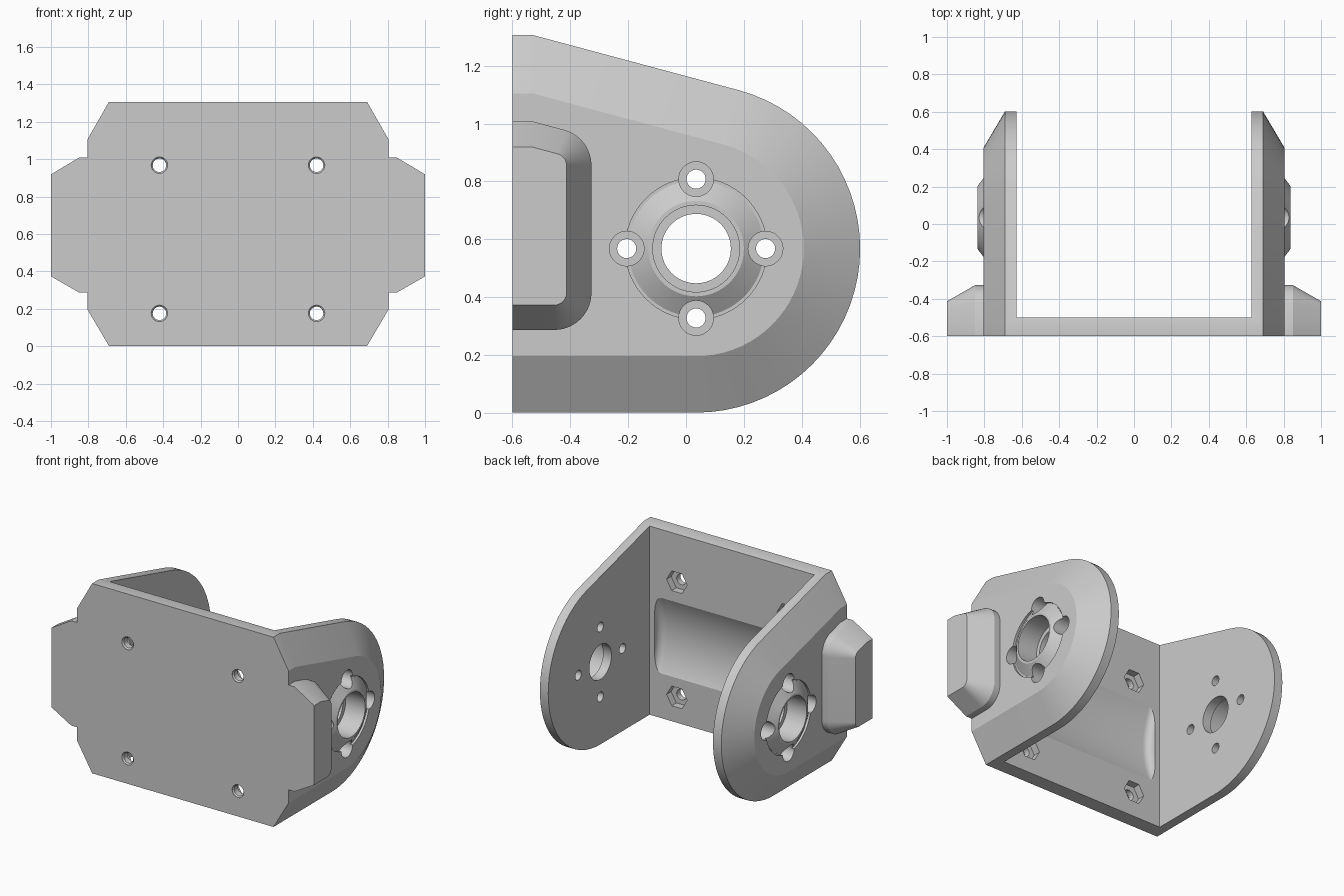
import bpy, bmesh
from math import sin, cos, pi, radians

if "Cube" in bpy.data.objects:
    bpy.data.objects.remove(bpy.data.objects["Cube"])

CY, CZ = 0.035, 0.568          # pivot axis position (y, z)


def loft(name, rings):
    """Solid skinned through matching point rings, capped at both ends."""
    bm = bmesh.new()
    vs = [[bm.verts.new(p) for p in ring] for ring in rings]
    n = len(vs[0])
    for a, b in zip(vs, vs[1:]):
        for i in range(n):
            j = (i + 1) % n
            bm.faces.new((a[i], a[j], b[j], b[i]))
    bm.faces.new(vs[0])
    bm.faces.new(vs[-1])
    bmesh.ops.recalc_face_normals(bm, faces=bm.faces)
    mesh = bpy.data.meshes.new(name)
    bm.to_mesh(mesh)
    bm.free()
    ob = bpy.data.objects.new(name, mesh)
    bpy.context.collection.objects.link(ob)
    return ob


def turned(name, profile, axis, a, b, n=48):
    """Turned solid: profile of (position, radius) along x or y, centred at (a, b)."""
    rings = []
    for t, r in profile:
        pts = [(a + r * cos(2 * pi * i / n), b + r * sin(2 * pi * i / n)) for i in range(n)]
        rings.append([(t, u, v) if axis == 'x' else (u, t, v) for u, v in pts])
    return loft(name, rings)


def outline(x, cy, z_low, z_high, r):
    """Side outline: flat front, rounded back, top edge sloping at 15 degrees."""
    pts = [(-0.6, z_low - r)]
    same = abs(z_low - z_high) < 1e-6
    for k in range(19):
        t = radians(-90 + 5 * k)
        pts.append((cy + r * cos(t), z_low + r * sin(t)))
    for k in range(1 if same else 0, 16):
        t = radians(5 * k)
        pts.append((cy + r * cos(t), z_high + r * sin(t)))
    y, z = pts[-1]
    top = z + (y + 0.53) * math_tan15
    pts += [(-0.53, top), (-0.6, top)]
    return [(x, y, z) for y, z in pts]


math_tan15 = sin(radians(15)) / cos(radians(15))


def boolean(target, tool, op='DIFFERENCE'):
    m = target.modifiers.new("bool", 'BOOLEAN')
    m.operation, m.object, m.solver = op, tool, 'EXACT'
    bpy.context.view_layer.objects.active = target
    bpy.ops.object.modifier_apply(modifier=m.name)
    bpy.data.objects.remove(tool)


def smooth(ob):
    bpy.ops.object.select_all(action='DESELECT')
    ob.select_set(True)
    bpy.context.view_layer.objects.active = ob
    bpy.ops.object.shade_smooth_by_angle(angle=radians(25))


# Bracket body: bevelled cheeks and back plate from one loft
body = loft("bracket_body", [outline(x, CY, CZ, CZ, r) for x, r in
            ((-0.805, 0.372), (-0.69, 0.567), (0.69, 0.567), (0.805, 0.372))])

# Opening between the cheeks
boolean(body, loft("opening", [[(x, -0.5, -1), (x, 2, -1), (x, 2, 3), (x, -0.5, 3)]
                               for x in (-0.627, 0.627)]))

# Rounded trough in the inner face of the plate
fillet = [(0.54 + 0.05 * sin(radians(t)), 0.545 + 0.05 * cos(radians(t)))
          for t in range(0, 91, 15)]
boolean(body, turned("trough", [(-t, r) for t, r in reversed(fillet)] + fillet,
                     'x', CY, CZ, 128))

# Plate screw holes with hexagonal nut pockets
for x in (-0.42, 0.42):
    for z in (0.175, 0.967):
        boolean(body, turned("screw_hole", [(-0.62, 0.046), (-0.598, 0.044), (-0.59, 0.036),
                                            (-0.45, 0.036)], 'y', x, z, 32))
        boolean(body, turned("nut_pocket", [(-0.55, 0.078), (-0.45, 0.078)], 'y', x, z, 6))

for s in (-1, 1):
    # Conical hub sitting in a shallow recess
    boolean(body, turned("recess", [(s * 0.79, 0.245), (s * 0.9, 0.245)], 'x', CY, CZ, 64))
    boolean(body, turned("hub", [(s * 0.74, 0.235), (s * 0.793, 0.235), (s * 0.838, 0.165)],
                         'x', CY, CZ, 64), 'UNION')
    # Stepped pivot bore
    boolean(body, turned("bore", [(s * 0.55, 0.12), (s * 0.69, 0.12), (s * 0.69, 0.15),
                                  (s * 0.9, 0.15)], 'x', CY, CZ, 64))
    # Four counterbored screw holes around the hub
    for k in range(4):
        y, z = CY + 0.24 * cos(k * pi / 2), CZ + 0.24 * sin(k * pi / 2)
        boolean(body, turned("counterbore", [(s * 0.55, 0.033), (s * 0.70, 0.033),
                                             (s * 0.70, 0.06), (s * 0.9, 0.06)], 'x', y, z, 32))
    # Bevelled side pad
    pad = loft("side_pad", [outline(s * x, -0.455, 0.415, 0.855, r) for x, r in
                            ((0.76, 0.128), (0.85, 0.128), (1.0, 0.042))])
    smooth(pad)
smooth(body)
